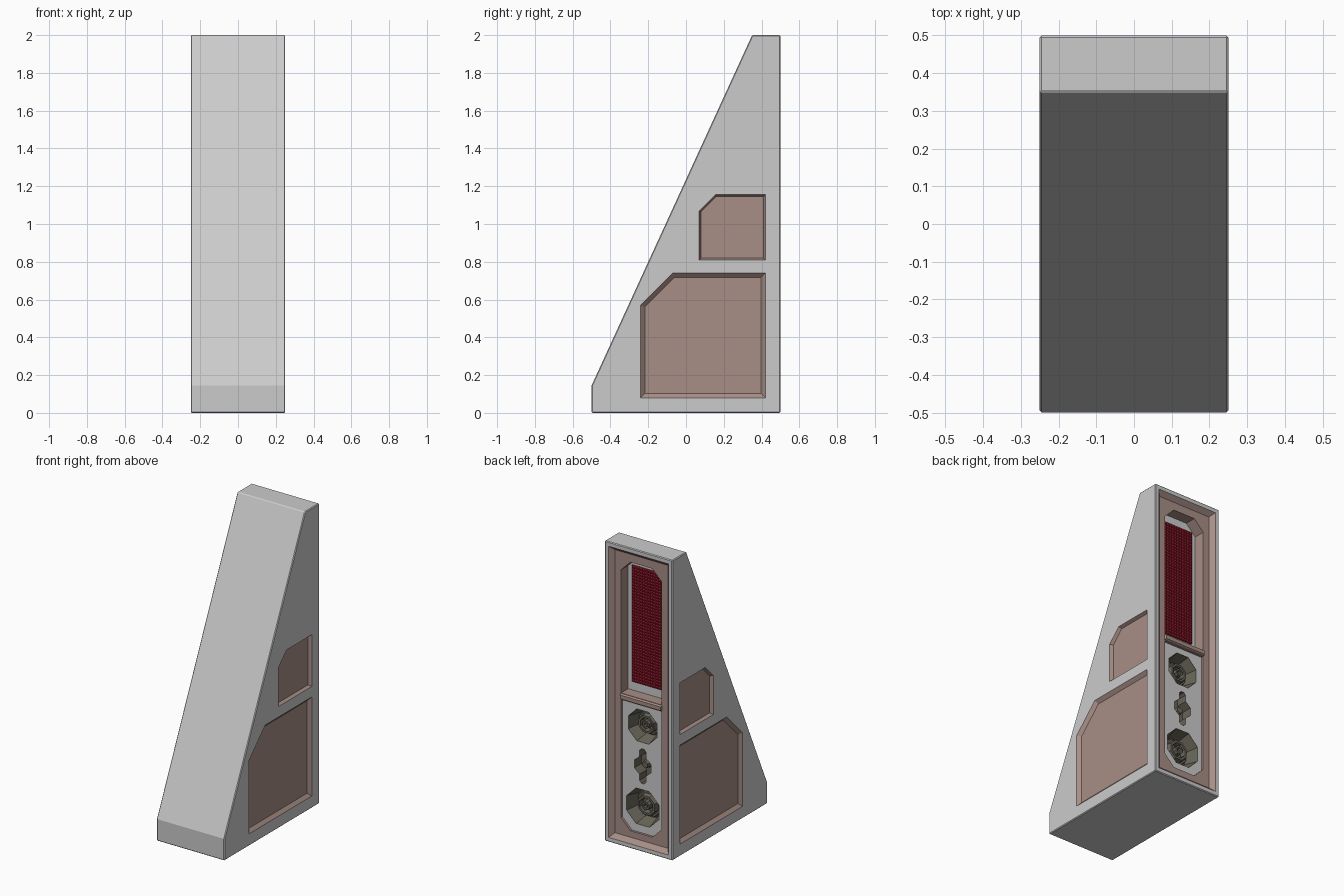
import bpy, bmesh, math

if "Cube" in bpy.data.objects:
    bpy.data.objects.remove(bpy.data.objects["Cube"])


def mat(name, c):
    m = bpy.data.materials.new(name)
    m.diffuse_color = (*c, 1)
    m.use_nodes = True
    m.node_tree.nodes["Principled BSDF"].inputs["Base Color"].default_value = m.diffuse_color
    return m


GREY = mat("grey", (0.8, 0.8, 0.8))
TAN = mat("dusty_brown", (0.39, 0.27, 0.24))
DARK = mat("dark_metal", (0.14, 0.13, 0.10))
RED = mat("dark_red", (0.30, 0.01, 0.025))


def make(name, bm, mats):
    bmesh.ops.recalc_face_normals(bm, faces=bm.faces)
    me = bpy.data.meshes.new(name)
    bm.to_mesh(me)
    bm.free()
    for m in mats:
        me.materials.append(m)
    ob = bpy.data.objects.new(name, me)
    bpy.context.collection.objects.link(ob)
    return ob


def loft(name, loops, wall, cap=None):
    """Closed solid through matching loops; caps may use a second material."""
    bm = bmesh.new()
    rows = [[bm.verts.new(p) for p in lp] for lp in loops]
    n = len(rows[0])
    for a, b in zip(rows, rows[1:]):
        for i in range(n):
            bm.faces.new((a[i], a[(i + 1) % n], b[(i + 1) % n], b[i]))
    for r in (rows[0], rows[-1]):
        bm.faces.new(r).material_index = 1 if cap else 0
    return make(name, bm, [wall, cap] if cap else [wall])


def cut_rect(x0, x1, z0, z1, tl=0, tr=0, bl=0, br=0):
    """Rectangle outline with cut corners, always eight points or four."""
    if not (tl or tr or bl or br):
        return [(x0, z0), (x1, z0), (x1, z1), (x0, z1)]
    pts = []
    for x, z, sx, sz, c, first in ((x0, z0, 1, 1, bl, 0), (x1, z0, -1, 1, br, 1),
                                   (x1, z1, -1, -1, tr, 0), (x0, z1, 1, -1, tl, 1)):
        if not c:
            pts.append((x, z))
            continue
        pair = [(x, z + sz * c), (x + sx * c, z)]
        pts += pair[::-1] if first else pair
    return pts


def on_back(pts, y):
    return [(x, y, z) for x, z in pts]


def ngon(r, z, n=8):
    return [(r * math.cos((i + .5) * math.tau / n), z + r * math.sin((i + .5) * math.tau / n))
            for i in range(n)]


# Wedge body
profile = [(-.5, 0), (.5, 0), (.5, 2), (.35, 2), (-.5, .145)]
body = loft("wedge_body", [[(x, y, z) for y, z in profile] for x in (-.25, .25)], GREY)
bev = body.modifiers.new("edge", "BEVEL")
bev.width = .005
bev.segments = 1

cutters = []

# Side panels, sunk into both flanks
for s in (-1, 1):
    for y0, y1, z0, z1, c, t in ((.07, .42, .81, 1.155, .085, .010),
                                 (-.24, .42, .08, .74, .17, .022)):
        rim = cut_rect(y0, y1, z0, z1, tl=c)
        floor = cut_rect(y0 + t, y1 - t, z0 + t, z1 - t, tl=c - t * .6)
        cutters.append(loft("side_cut", [[(s * .27, y, z) for y, z in rim],
                                         [(s * .25, y, z) for y, z in rim],
                                         [(s * .23, y, z) for y, z in floor]], TAN))

# Back frame recess
rim = cut_rect(-.222, .222, .03, 1.97)
floor = cut_rect(-.195, .195, .057, 1.943)
cutters.append(loft("frame_cut", [on_back(rim, .52), on_back(rim, .5), on_back(floor, .47)], TAN))

# Upper grille bay and lower socket bay
upper = cut_rect(-.15, .15, 1.0, 1.89, tl=.07, tr=.07)
lower = cut_rect(-.15, .15, .10, .955, bl=.07, br=.07)
cutters.append(loft("grille_cut", [on_back(upper, .49), on_back(upper, .395)], TAN, GREY))
cutters.append(loft("socket_cut", [on_back(lower, .49), on_back(lower, .455)], TAN, GREY))

# Octagonal sockets
SOCKETS = ((.81, .115), (.27, .128))
for z, r in SOCKETS:
    cutters.append(loft("hole_cut", [on_back(ngon(r, z), .48), on_back(ngon(r, z), .45),
                                     on_back(ngon(r * .8, z), .36)], DARK))

# Keyhole slot between the sockets
half = [(.024, -.10), (.024, -.058), (.062, -.026), (.062, .026), (.024, .058),
        (.024, .10), (.01, .115)]
key = [(.01, -.115)] + half
key = [(x, z + .545) for x, z in key] + [(-x, z + .545) for x, z in reversed(key)]
cutters.append(loft("key_cut", [on_back(key, .48), on_back(key, .38)], DARK))

for c in cutters:
    c.hide_render = True
    m = body.modifiers.new("cut", "BOOLEAN")
    m.object = c
    m.operation = "DIFFERENCE"
    m.solver = "EXACT"
    m.material_mode = "TRANSFER"

# Freeze the cuts and remove the cutters
dg = bpy.context.evaluated_depsgraph_get()
final = bpy.data.meshes.new_from_object(body.evaluated_get(dg))
body.modifiers.clear()
body.data = final
for c in cutters:
    bpy.data.objects.remove(c)

# Stepped connectors inside the sockets
for i, (z, r) in enumerate(SOCKETS):
    steps = [(.75, .355), (.68, .39), (.58, .39), (.52, .42), (.40, .42), (.36, .385),
             (.24, .385), (.22, .425), (.12, .425), (.10, .40)]
    loft(f"socket_connector_{i + 1}", [on_back(ngon(r * k, z), y) for k, y in steps], DARK)

# Slot pin
loft("slot_pin", [on_back(ngon(.035, .545, 6), .375), on_back(ngon(.022, .545, 6), .43)], DARK)

# Raised bar between the two bays
loft("divider_bar", [on_back(cut_rect(-.155, .155, .957, 1.0), .465),
                     on_back(cut_rect(-.15, .15, .966, .991), .482)], TAN)

# Knurled red grille: a grid of tiny pyramids
bm = bmesh.new()
nx, nz, w, z0, z1 = 12, 40, .118, 1.06, 1.835
g = [[bm.verts.new((-w + 2 * w * i / nx, .402, z0 + (z1 - z0) * j / nz))
      for i in range(nx + 1)] for j in range(nz + 1)]
for j in range(nz):
    for i in range(nx):
        bm.faces.new((g[j][i], g[j + 1][i], g[j + 1][i + 1], g[j][i + 1]))
for v in bmesh.ops.poke(bm, faces=bm.faces[:])["verts"]:
    v.co.y += .012
edge = [e for e in bm.edges if e.is_boundary]
for el in bmesh.ops.extrude_edge_only(bm, edges=edge)["geom"]:
    if isinstance(el, bmesh.types.BMVert):
        el.co.y = .39
make("red_grille", bm, [RED])
